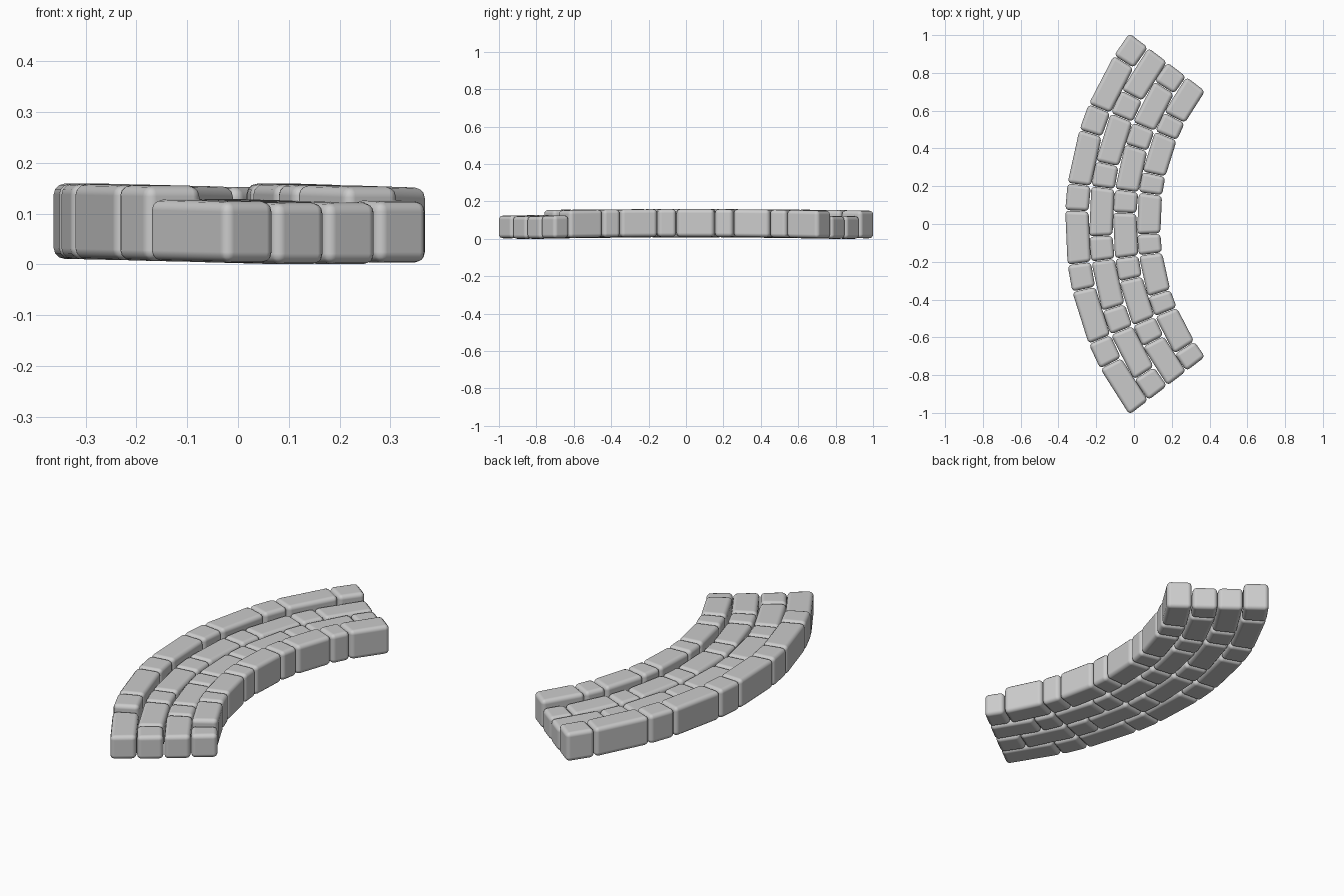
import bpy, bmesh, math

if "Cube" in bpy.data.objects:
    bpy.data.objects.remove(bpy.data.objects["Cube"])

CX = 1.298                   # arc centre on the x axis
R_OUT, R_IN = 1.665, 1.158   # outer and inner radius of the paved bend
HALF = math.radians(37.4)
ROW_W = (R_OUT - R_IN) / 4
UNIT = 2 * HALF / 15         # five short (1) + five long (2) bricks per row
GAP = 0.0015


def crown(a):
    """Slight rise of the path towards the middle of the bend."""
    return 1 - (a / HALF) ** 2


def add_brick(bm, r0, r1, a0, a1, height):
    def ring(base):
        pts = []
        for r, a, s in ((r0, a0, 1), (r1, a0, 1), (r1, a1, -1), (r0, a1, -1)):
            b = a + s * GAP / r
            z = base + 0.008 * crown(a)
            pts.append(bm.verts.new((CX - r * math.cos(b), r * math.sin(b), z)))
        return pts
    base = 0.0 if height == MID else 0.003
    lo, hi = ring(base), ring(height)
    bm.faces.new(lo)
    bm.faces.new(hi[::-1])
    for i in range(4):
        j = (i + 1) % 4
        bm.faces.new((lo[i], hi[i], hi[j], lo[j]))


MID, CURB, FRONT = 0.121, 0.151, 0.124


def brick_row(name, index, curb):
    bm = bmesh.new()
    r1 = R_OUT - index * ROW_W - GAP
    r0 = R_OUT - (index + 1) * ROW_W + GAP
    a = -HALF
    for i in range(10):
        # rows alternate which brick size comes first
        step = UNIT * (2 if (i + index) % 2 == 0 else 1)
        # curb rows step down to path level at the front end
        height = (FRONT if i == 0 else CURB) if curb else MID
        add_brick(bm, r0, r1, a, a + step, height)
        a += step
    bmesh.ops.recalc_face_normals(bm, faces=bm.faces[:])
    mesh = bpy.data.meshes.new(name)
    bm.to_mesh(mesh)
    bm.free()
    for p in mesh.polygons:
        p.use_smooth = True
    ob = bpy.data.objects.new(name, mesh)
    bpy.context.collection.objects.link(ob)
    # worn, rounded stone edges
    bev = ob.modifiers.new("rounded_edges", 'BEVEL')
    bev.width = 0.021
    bev.segments = 3
    bev.limit_method = 'NONE'
    bev.harden_normals = True
    return ob


# two paving rows between two raised curb rows
brick_row("outer_curb_bricks", 0, True)
brick_row("outer_path_bricks", 1, False)
brick_row("inner_path_bricks", 2, False)
brick_row("inner_curb_bricks", 3, True)
